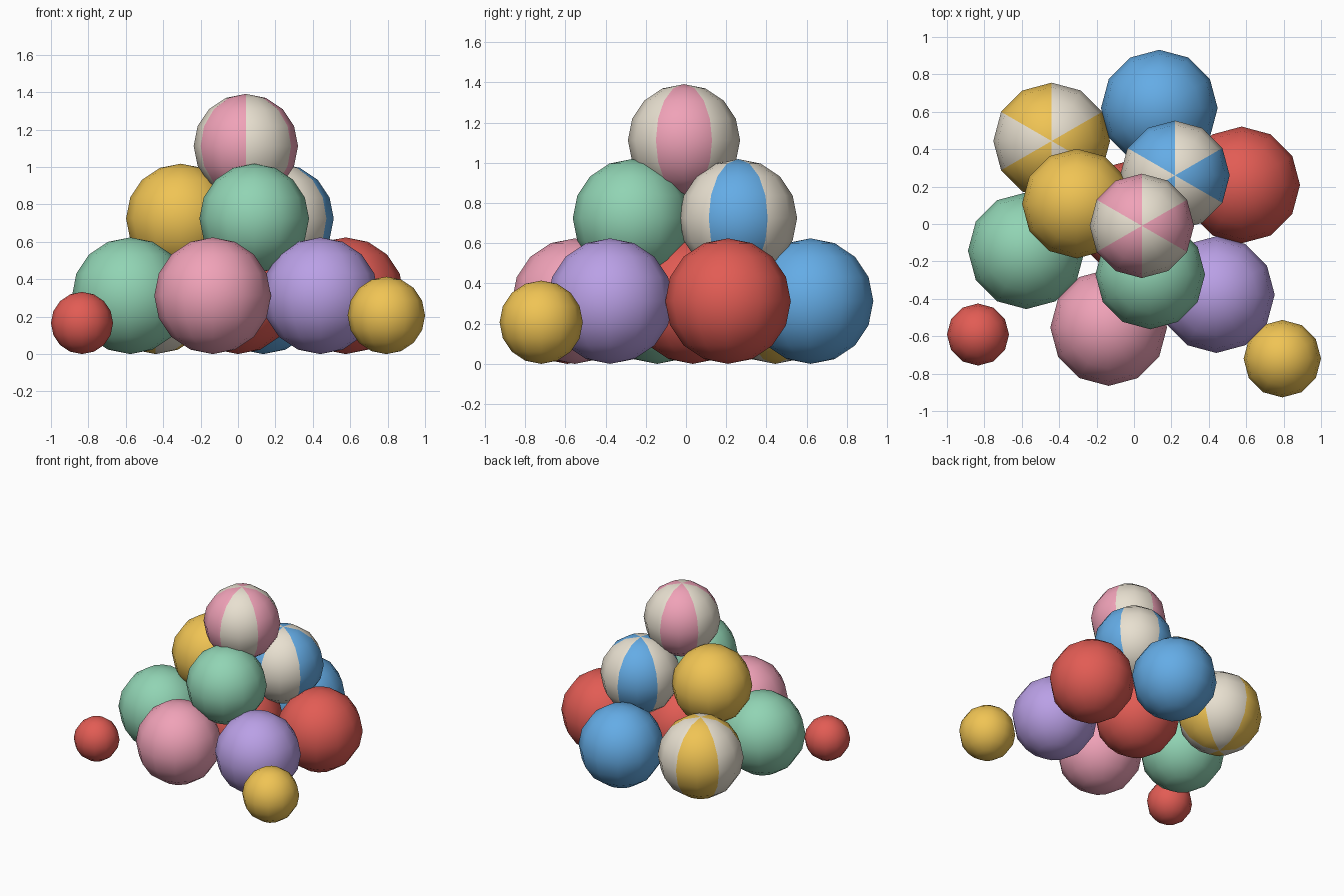
import bpy, bmesh, math

if "Cube" in bpy.data.objects:
    bpy.data.objects.remove(bpy.data.objects["Cube"])

PALETTE = {
    "red": (226, 92, 84), "blue": (100, 172, 230), "yellow": (240, 196, 84),
    "green": (145, 212, 180), "pink": (240, 162, 184), "purple": (186, 160, 230),
    "cream": (232, 224, 208),
}


def linear(c):
    c /= 255
    return c / 12.92 if c <= 0.04045 else ((c + 0.055) / 1.055) ** 2.4


MATS = {}
for key, rgb in PALETTE.items():
    MATS[key] = bpy.data.materials.new(key)
    MATS[key].diffuse_color = (*[linear(c) for c in rgb], 1)


def ball(name, color, x, y, z, r, striped=False):
    mesh = bpy.data.meshes.new(name)
    mesh.materials.append(MATS[color])
    mesh.materials.append(MATS["cream"])
    bm = bmesh.new()
    bmesh.ops.create_uvsphere(bm, u_segments=12, v_segments=8, radius=r)
    for f in bm.faces:
        f.smooth = True
        if striped:
            # six gores, two segments wide, alternating with cream
            c = f.calc_center_median()
            gore = math.floor((math.degrees(math.atan2(c.y, c.x)) + 30) / 60)
            f.material_index = gore % 2
    bm.to_mesh(mesh)
    bm.free()
    obj = bpy.data.objects.new(name, mesh)
    obj.location = (x, y, z)
    bpy.context.collection.objects.link(obj)


CY = 0.033  # pile centre in y


def ring(layer, start, step, dist, z, r, balls):
    for i, (color, striped) in enumerate(balls):
        a = math.radians(start + i * step)
        ball(f"{layer}_{color}_ball", color, dist * math.cos(a),
             CY + dist * math.sin(a), z, r, striped)


# bottom layer: one central ball and six around it
R = 0.312
ball("bottom_center_ball", "red", 0, CY, R, R)
ring("bottom", 17, 60, 0.602, R, R,
     [("red", False), ("blue", False), ("yellow", True),
      ("green", False), ("pink", False), ("purple", False)])

# middle layer of three
ring("middle", 46, 120, 0.315, 0.725, 0.293,
     [("blue", True), ("yellow", False), ("green", False)])

# top ball
ball("top_ball", "pink", 0.042, -0.01, 1.112, 0.279, True)

# loose small balls on the ground
ball("loose_red_ball", "red", -0.834, -0.591, 0.166, 0.166)
ball("loose_yellow_ball", "yellow", 0.793, -0.72, 0.207, 0.207)

for m in bpy.data.materials:
    if m.users and not m.is_grease_pencil:
        m.use_nodes = True
        m.node_tree.nodes["Principled BSDF"].inputs["Base Color"].default_value = m.diffuse_color
